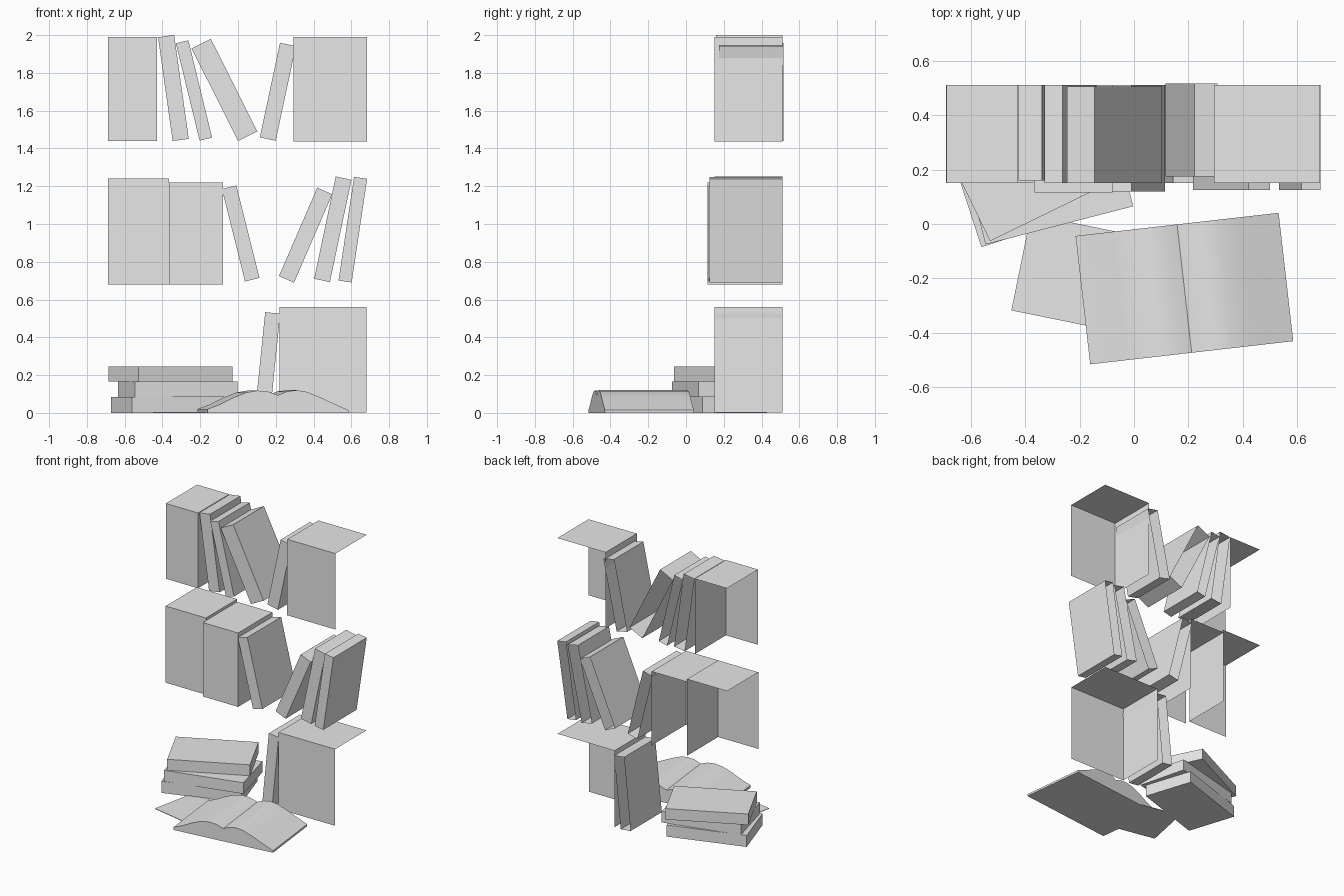
import bpy, bmesh
from math import radians, sin, cos
from mathutils import Matrix, Vector

if "Cube" in bpy.data.objects:
    bpy.data.objects.remove(bpy.data.objects["Cube"])

grey = bpy.data.materials.new("plain_grey")
grey.use_nodes = True
grey.diffuse_color = (0.8, 0.8, 0.8, 1)
grey.node_tree.nodes["Principled BSDF"].inputs["Base Color"].default_value = grey.diffuse_color


def finish(name, bm, matrix=None):
    mesh = bpy.data.meshes.new(name)
    bm.to_mesh(mesh)
    bm.free()
    mesh.materials.append(grey)
    obj = bpy.data.objects.new(name, mesh)
    bpy.context.collection.objects.link(obj)
    if matrix:
        obj.matrix_world = matrix
    return obj


def shell(name, x, z, width, height, lean=0, front=0.15, back=0.51,
          sides=("top", "right", "bottom", "left")):
    """Upright book or book row: spine plus the listed sides, open at the back."""
    a = radians(lean)
    across = Vector((cos(a), 0, -sin(a))) * width / 2
    up = Vector((sin(a), 0, cos(a))) * height / 2
    corners = [up - across, up + across, across - up, -up - across]
    bm = bmesh.new()
    near, far = [[bm.verts.new(Vector((x, y, z)) + c) for c in corners]
                 for y in (front, back)]
    bm.faces.new(near[::-1])
    for i, side in enumerate(("top", "right", "bottom", "left")):
        if side in sides:
            j = (i + 1) % 4
            bm.faces.new((near[i], near[j], far[j], far[i]))
    for v in [v for v in bm.verts if not v.link_faces]:
        bm.verts.remove(v)
    return finish(name, bm)


def lying(name, x, y, z, length, depth, height, angle):
    """Flat box turned about its front left corner."""
    bm = bmesh.new()
    bmesh.ops.create_cube(bm, size=1)
    bmesh.ops.translate(bm, vec=(0.5, 0.5, 0.5), verts=bm.verts)
    bmesh.ops.scale(bm, vec=(length, depth, height), verts=bm.verts)
    turn = Matrix.Rotation(radians(angle), 4, "Z")
    return finish(name, bm, Matrix.Translation((x, y, z)) @ turn)


# Rows of books closed only where they can be seen
left_end, right_end = ("top", "right"), ("top", "left")
shell("top_left_row", -0.558, 1.715, 0.26, 0.55, sides=left_end)
shell("top_right_row", 0.488, 1.713, 0.39, 0.555, sides=right_end)
shell("middle_outer_row", -0.527, 0.96, 0.325, 0.56, sides=left_end)
shell("middle_inner_row", -0.222, 0.95, 0.285, 0.54, front=0.115, sides=left_end)
shell("bottom_right_row", 0.451, 0.281, 0.46, 0.56, sides=right_end)

# Leaning books on the top level
shell("top_book_1", -0.342, 1.72, 0.086, 0.555, -8, 0.16)
shell("top_book_2", -0.233, 1.707, 0.068, 0.53, -13.7)
shell("top_book_3", -0.072, 1.71, 0.114, 0.548, -26.7, back=0.505)
shell("top_book_4", 0.211, 1.70, 0.086, 0.512, 12, 0.175, 0.515)

# Leaning books on the middle level
shell("middle_book_1", 0.014, 0.95, 0.079, 0.505, -14, 0.12)
shell("middle_book_2", 0.358, 0.941, 0.087, 0.51, 23.4, 0.125)
shell("middle_book_3", 0.502, 0.972, 0.085, 0.553, 11.9)
shell("middle_book_4", 0.608, 0.97, 0.07, 0.555, 8.5, 0.125)

# Leaning book on the bottom level
shell("bottom_book", 0.157, 0.267, 0.08, 0.527, 5.8)

# Stack of lying books and the thin booklet beside it
lying("stack_book_low", -0.56, -0.085, 0, 0.555, 0.36, 0.084, 18)
lying("stack_book_middle", -0.545, -0.075, 0.084, 0.56, 0.36, 0.081, 14.5)
lying("stack_book_high", -0.528, -0.063, 0.165, 0.555, 0.36, 0.08, 26)
lying("thin_booklet", -0.45, -0.317, 0, 0.55, 0.36, 0.004, -11.5)

# Open book: page profile pushed through its depth
pages = [(-0.375, 0.02), (-0.31, 0.045), (-0.24, 0.08), (-0.17, 0.108), (-0.11, 0.118),
         (-0.05, 0.112), (0, 0.094), (0.05, 0.114), (0.1, 0.12), (0.15, 0.112),
         (0.22, 0.085), (0.29, 0.052), (0.375, 0.015)]
outline = [(-0.375, 0)] + pages + [(0.375, 0)]
bm = bmesh.new()
face = bm.faces.new([bm.verts.new((s, -0.237, h)) for s, h in outline])
pushed = bmesh.ops.extrude_face_region(bm, geom=[face])["geom"]
bmesh.ops.translate(bm, vec=(0, 0.474, 0),
                    verts=[v for v in pushed if isinstance(v, bmesh.types.BMVert)])
bmesh.ops.recalc_face_normals(bm, faces=bm.faces)
book = finish("open_book", bm, Matrix.Translation((0.185, -0.237, 0))
              @ Matrix.Rotation(radians(6.5), 4, "Z"))
bpy.ops.object.select_all(action="DESELECT")
book.select_set(True)
bpy.context.view_layer.objects.active = book
bpy.ops.object.shade_smooth_by_angle(angle=radians(30))
